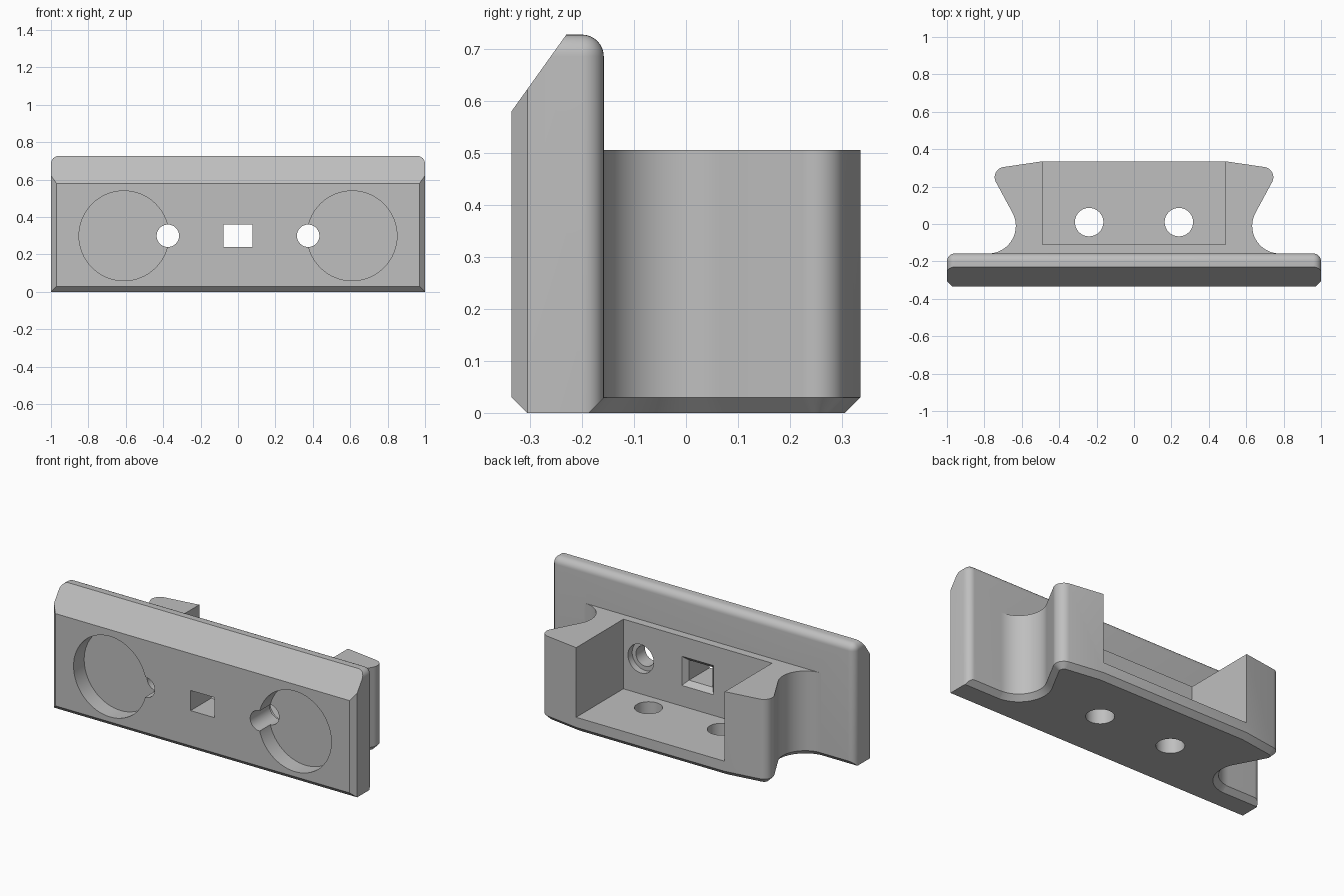
import bpy, bmesh
from math import radians, cos, sin
from mathutils import Matrix, Vector

cube = bpy.data.objects.get("Cube")
if cube:
    bpy.data.objects.remove(cube, do_unlink=True)

GREY = (0.52, 0.52, 0.52, 1)
mat = bpy.data.materials.new("plain_grey")
mat.use_nodes = True
mat.diffuse_color = GREY
mat.node_tree.nodes["Principled BSDF"].inputs["Base Color"].default_value = GREY


def finish(bm, name):
    bmesh.ops.recalc_face_normals(bm, faces=bm.faces)
    mesh = bpy.data.meshes.new(name)
    bm.to_mesh(mesh)
    bm.free()
    mesh.materials.append(mat)
    obj = bpy.data.objects.new(name, mesh)
    bpy.context.collection.objects.link(obj)
    return obj


def loft(name, rings):
    """Closed solid through rings that have equal point counts."""
    bm = bmesh.new()
    loops = [[bm.verts.new(p) for p in ring] for ring in rings]
    for a, b in zip(loops, loops[1:]):
        for i in range(len(a)):
            j = (i + 1) % len(a)
            bm.faces.new((a[i], a[j], b[j], b[i]))
    bm.faces.new(loops[0])
    bm.faces.new(loops[-1])
    return finish(bm, name)


def box(name, lo, hi):
    return loft(name, [[(lo[0], lo[1], z), (hi[0], lo[1], z),
                        (hi[0], hi[1], z), (lo[0], hi[1], z)] for z in (lo[2], hi[2])])


def rod(name, centre, radius, length, along_y=True):
    bm = bmesh.new()
    turn = Matrix.Rotation(radians(90 if along_y else 0), 4, 'X')
    bmesh.ops.create_cone(bm, cap_ends=True, segments=64, radius1=radius, radius2=radius,
                          depth=length, matrix=Matrix.Translation(centre) @ turn)
    return finish(bm, name)


def cut(obj, cutter):
    mod = obj.modifiers.new("cut", 'BOOLEAN')
    mod.operation = 'DIFFERENCE'
    mod.solver = 'EXACT'
    mod.object = cutter
    bpy.context.view_layer.objects.active = obj
    bpy.ops.object.modifier_apply(modifier=mod.name)


def arc(cx, cy, r, start, end, steps):
    angles = [radians(start + (end - start) * i / steps) for i in range(steps + 1)]
    return [(cx + r * cos(a), cy + r * sin(a)) for a in angles]


# Front plate: rounded back and top corners, flat chamfers on the front
bm = bmesh.new()
bmesh.ops.create_cube(bm, size=1, matrix=Matrix.Translation((0, -0.2465, 0.3635))
                      @ Matrix.Diagonal((2, 0.177, 0.727, 1)))


def is_round(edge):
    mid = (edge.verts[0].co + edge.verts[1].co) / 2
    back, top, side = mid.y > -0.2, mid.z > 0.7, abs(mid.x) > 0.9
    return (back and (top or side)) or (top and side)


bmesh.ops.bevel(bm, geom=[e for e in bm.edges if is_round(e)], offset=0.042,
                segments=8, profile=0.5, affect='EDGES')
chamfers = [((0, -0.335, 0.58), (0, -0.147, 0.105)), ((1, -0.305, 0), (1, -1, 0)),
            ((-1, -0.305, 0), (-1, -1, 0)), ((0, -0.305, 0), (0, -1, -1)),
            ((0, -0.187, 0), (0, 1, -1))]
for point, normal in chamfers:
    bmesh.ops.bisect_plane(bm, geom=bm.verts[:] + bm.edges[:] + bm.faces[:], plane_co=point,
                           plane_no=Vector(normal).normalized(), clear_outer=True)
    bmesh.ops.holes_fill(bm, edges=[e for e in bm.edges if e.is_boundary])
plate = finish(bm, "front_plate")


# Rear body: waisted outline with a chamfered foot
def outline(inset, z):
    half = [(0.49 - 0.07 * inset, 0.335 - inset)]
    half += arc(0.69, 0.25, 0.055 - inset, 81, -30, 14)
    half += arc(0.78, -0.01, 0.148 + inset, 150, 270, 28)
    half.append((0.78, -0.2))
    return [(x, y, z) for x, y in half] + [(-x, y, z) for x, y in reversed(half)]


body = loft("rear_body", [outline(0.03, 0), outline(0, 0.03), outline(0, 0.505)])
cutters = []


def carve(cutter, *targets):
    cutters.append(cutter)
    for target in targets:
        cut(target, cutter)


# Open pocket in the body
carve(box("pocket_cutter", (-0.49, -0.11, 0.09), (0.49, 0.6, 0.8)), body)

# Round recesses, screw holes with counterbores, and floor holes
for s in (-1, 1):
    carve(rod("recess_cutter", (s * 0.61, -0.335, 0.3), 0.24, 0.2), plate)
    carve(rod("screw_cutter", (s * 0.375, -0.25, 0.3), 0.06, 0.5), plate, body)
    carve(rod("counterbore_cutter", (s * 0.375, -0.105, 0.3), 0.085, 0.09), body)
    carve(rod("floor_hole_cutter", (s * 0.24, 0.01, 0.05), 0.076, 0.3, False), body)

# Rectangular window, flared towards the back
window = [(-0.5, 0.078, 0.06), (-0.14, 0.078, 0.06), (-0.11, 0.105, 0.087), (-0.05, 0.105, 0.087)]
carve(loft("window_cutter", [[(-w, y, 0.3 - h), (w, y, 0.3 - h), (w, y, 0.3 + h), (-w, y, 0.3 + h)]
                             for y, w, h in window]), plate, body)

for cutter in cutters:
    bpy.data.objects.remove(cutter, do_unlink=True)

# Smooth curved walls, keep edges crisp
for obj in (plate, body):
    bpy.ops.object.select_all(action='DESELECT')
    obj.select_set(True)
    bpy.context.view_layer.objects.active = obj
    bpy.ops.object.shade_smooth_by_angle(angle=radians(25))
